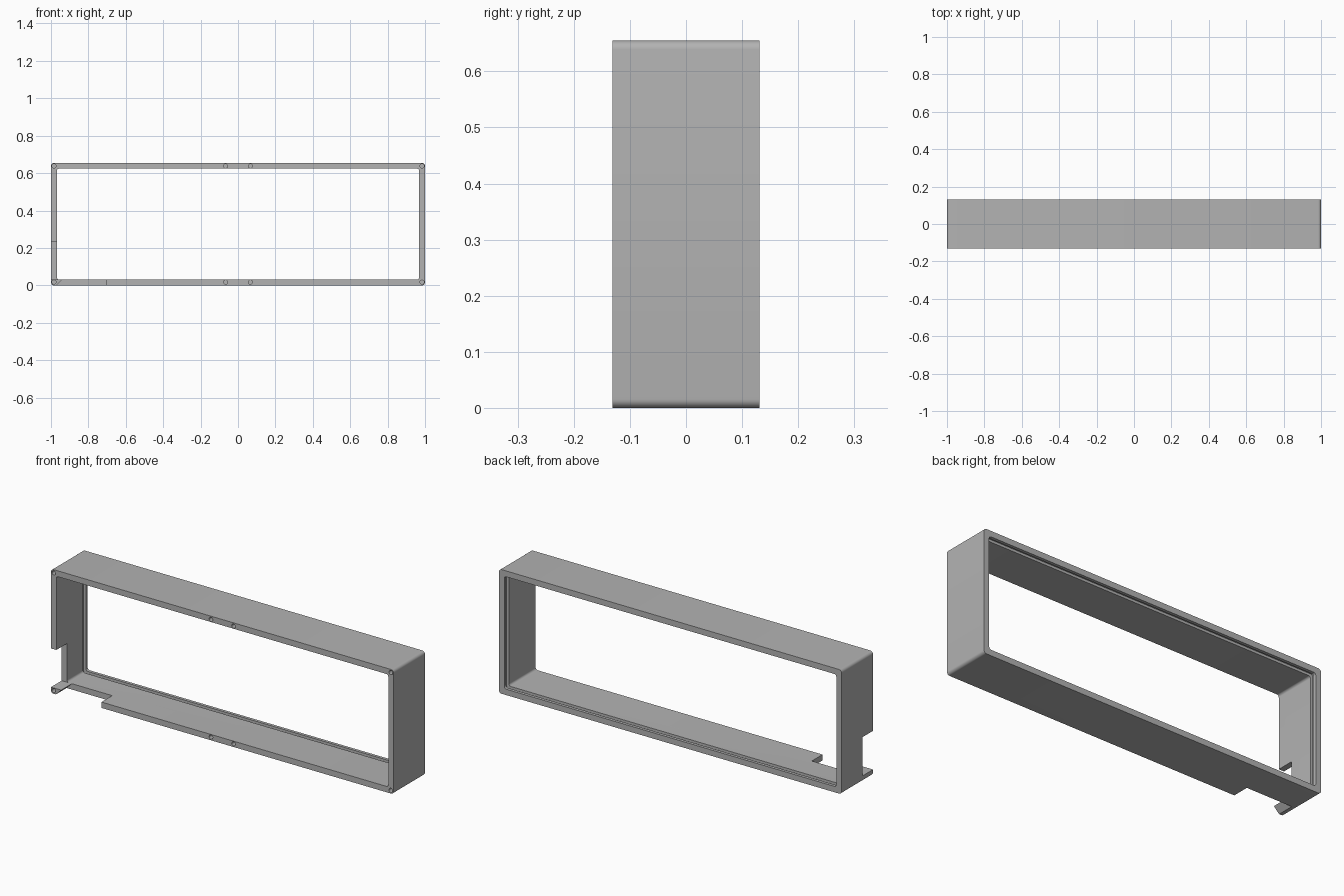
import bpy, bmesh
from math import sin, cos, pi
from mathutils import Matrix, Vector

cube = bpy.data.objects.get("Cube")
if cube:
    bpy.data.objects.remove(cube)

W, H, D, T = 1.0, 0.655, 0.131, 0.031   # half width, height, half depth, wall


def new_object(name, bm):
    bmesh.ops.recalc_face_normals(bm, faces=bm.faces)
    mesh = bpy.data.meshes.new(name)
    bm.to_mesh(mesh)
    bm.free()
    ob = bpy.data.objects.new(name, mesh)
    bpy.context.collection.objects.link(ob)
    return ob


def rounded_loop(bm, inset, radius, y, steps=6):
    """Rounded rectangle of vertices facing the front."""
    cx, cz = W - inset - radius, H / 2 - inset - radius
    verts = []
    for q, (sx, sz) in enumerate([(1, 1), (-1, 1), (-1, -1), (1, -1)]):
        for i in range(steps + 1):
            a = (q + i / steps) * pi / 2
            verts.append(bm.verts.new((sx * cx + radius * cos(a), y,
                                       H / 2 + sz * cz + radius * sin(a))))
    return verts


# Frame: a closed ring section with a panel groove near the back
bm = bmesh.new()
groove = T - 0.013
section = [(0, 0.016, -D), (0, 0.016, D), (T, 0.012, D), (T, 0.012, 0.115),
           (groove, 0.012, 0.115), (groove, 0.012, 0.093),
           (T, 0.012, 0.093), (T, 0.012, -D)]
loops = [rounded_loop(bm, *s) for s in section]
for a, b in zip(loops, loops[1:] + loops[:1]):
    n = len(a)
    for i in range(n):
        j = (i + 1) % n
        bm.faces.new((a[i], a[j], b[j], b[i]))
frame = new_object("frame", bm)

# Cutter for the corner notch, leaving a small slanted corner post
bm = bmesh.new()
outline = [(-1.1, 0.031), (-0.94, 0.031), (-0.981, -0.01),
           (-0.705, -0.01), (-0.705, 0.235), (-1.1, 0.235)]
face = bm.faces.new([bm.verts.new((x, -0.2, z)) for x, z in outline])
ext = bmesh.ops.extrude_face_region(bm, geom=[face])
bmesh.ops.translate(bm, vec=Vector((0, 0.158, 0)),
                    verts=[v for v in ext["geom"] if isinstance(v, bmesh.types.BMVert)])
notch = new_object("notch_cutter", bm)

# Cutter for the screw holes
bm = bmesh.new()
for x in (-0.984, -0.066, 0.066, 0.984):
    for z in (0.017, H - 0.017):
        place = Matrix.Translation((x, -D, z)) @ Matrix.Rotation(pi / 2, 4, 'X')
        bmesh.ops.create_cone(bm, cap_ends=True, segments=16, radius1=0.011,
                              radius2=0.011, depth=0.12, matrix=place)
holes = new_object("screw_hole_cutter", bm)

bpy.context.view_layer.objects.active = frame
frame.select_set(True)
for cutter in (holes, notch):
    mod = frame.modifiers.new(cutter.name, 'BOOLEAN')
    mod.operation = 'DIFFERENCE'
    mod.solver = 'EXACT'
    mod.object = cutter
    bpy.ops.object.modifier_apply(modifier=mod.name)
    bpy.data.objects.remove(cutter)

# Plain grey material
grey = bpy.data.materials.new("plain grey")
grey.use_nodes = True
colour = (0.45, 0.45, 0.45, 1)
grey.diffuse_color = colour
grey.node_tree.nodes["Principled BSDF"].inputs["Base Color"].default_value = colour
frame.data.materials.clear()
frame.data.materials.append(grey)
bpy.ops.object.shade_smooth_by_angle(angle=pi / 6)
